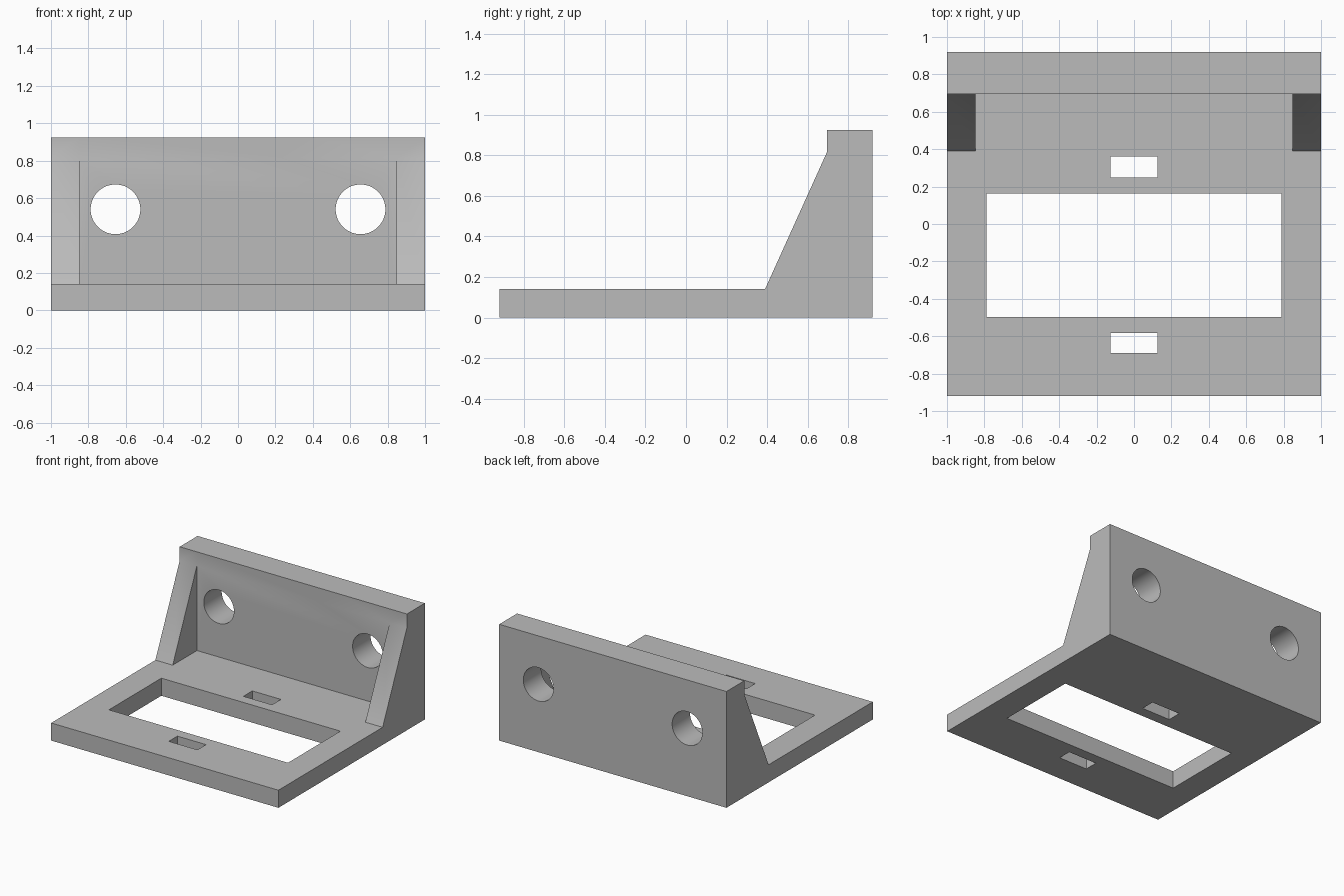
import bpy, bmesh
from math import radians
from mathutils import Matrix, Vector

default = bpy.data.objects.get("Cube")
if default:
    bpy.data.objects.remove(default, do_unlink=True)

PLATE_TOP = 0.14
WALL_FRONT, BACK = 0.695, 0.92
WALL_TOP = 0.925

grey = bpy.data.materials.new("plain grey")
grey.use_nodes = True
colour = (0.5, 0.5, 0.5, 1)
grey.diffuse_color = colour
grey.node_tree.nodes["Principled BSDF"].inputs["Base Color"].default_value = colour


def make_object(name, bm):
    bmesh.ops.recalc_face_normals(bm, faces=bm.faces)
    mesh = bpy.data.meshes.new(name)
    bm.to_mesh(mesh)
    bm.free()
    mesh.materials.append(grey)
    obj = bpy.data.objects.new(name, mesh)
    bpy.context.collection.objects.link(obj)
    return obj


def box(name, low, high):
    low, high = Vector(low), Vector(high)
    bm = bmesh.new()
    bmesh.ops.create_cube(bm, size=1)
    bmesh.ops.scale(bm, vec=high - low, verts=bm.verts)
    bmesh.ops.translate(bm, vec=(low + high) / 2, verts=bm.verts)
    return make_object(name, bm)


def side_profile(name, points, x0, x1):
    """Extrude a (y, z) outline along x."""
    bm = bmesh.new()
    face = bm.faces.new([bm.verts.new((x0, y, z)) for y, z in points])
    grown = bmesh.ops.extrude_face_region(bm, geom=[face])["geom"]
    verts = [g for g in grown if isinstance(g, bmesh.types.BMVert)]
    bmesh.ops.translate(bm, vec=(x1 - x0, 0, 0), verts=verts)
    return make_object(name, bm)


def bolt_cutter(name, x):
    bm = bmesh.new()
    bmesh.ops.create_cone(bm, cap_ends=True, segments=64, radius1=0.133,
                          radius2=0.133, depth=1)
    bmesh.ops.rotate(bm, matrix=Matrix.Rotation(radians(90), 3, "X"), verts=bm.verts)
    bmesh.ops.translate(bm, vec=(x, 0.85, 0.54), verts=bm.verts)
    return make_object(name, bm)


# Bracket blank: base plate, back wall and sloped brace in one side outline
bracket = side_profile("bracket", [
    (-BACK, 0), (BACK, 0), (BACK, WALL_TOP), (WALL_FRONT, WALL_TOP),
    (WALL_FRONT, 0.815), (0.39, PLATE_TOP), (-BACK, PLATE_TOP)], -1, 1)

# Cutters: space between the two braces, plate openings and wall bolt holes
cutters = [
    box("brace_gap_cutter", (-0.848, 0.3, PLATE_TOP), (0.848, WALL_FRONT, 1.2)),
    box("window_cutter", (-0.788, -0.497, -0.2), (0.788, 0.162, 0.3)),
    box("rear_slot_cutter", (-0.126, 0.248, -0.2), (0.126, 0.36, 0.3)),
    box("front_slot_cutter", (-0.126, -0.69, -0.2), (0.126, -0.582, 0.3)),
    bolt_cutter("right_bolt_cutter", -0.655),
    bolt_cutter("left_bolt_cutter", 0.655),
]
bpy.context.view_layer.objects.active = bracket
bracket.select_set(True)
for cutter in cutters:
    cutter.hide_render = True
    cut = bracket.modifiers.new(cutter.name, "BOOLEAN")
    cut.operation = "DIFFERENCE"
    cut.solver = "EXACT"
    cut.object = cutter
    bpy.ops.object.modifier_apply(modifier=cut.name)
    bpy.data.objects.remove(cutter, do_unlink=True)

# Smooth bolt holes, crisp edges elsewhere
bpy.ops.object.shade_smooth_by_angle(angle=radians(30))
